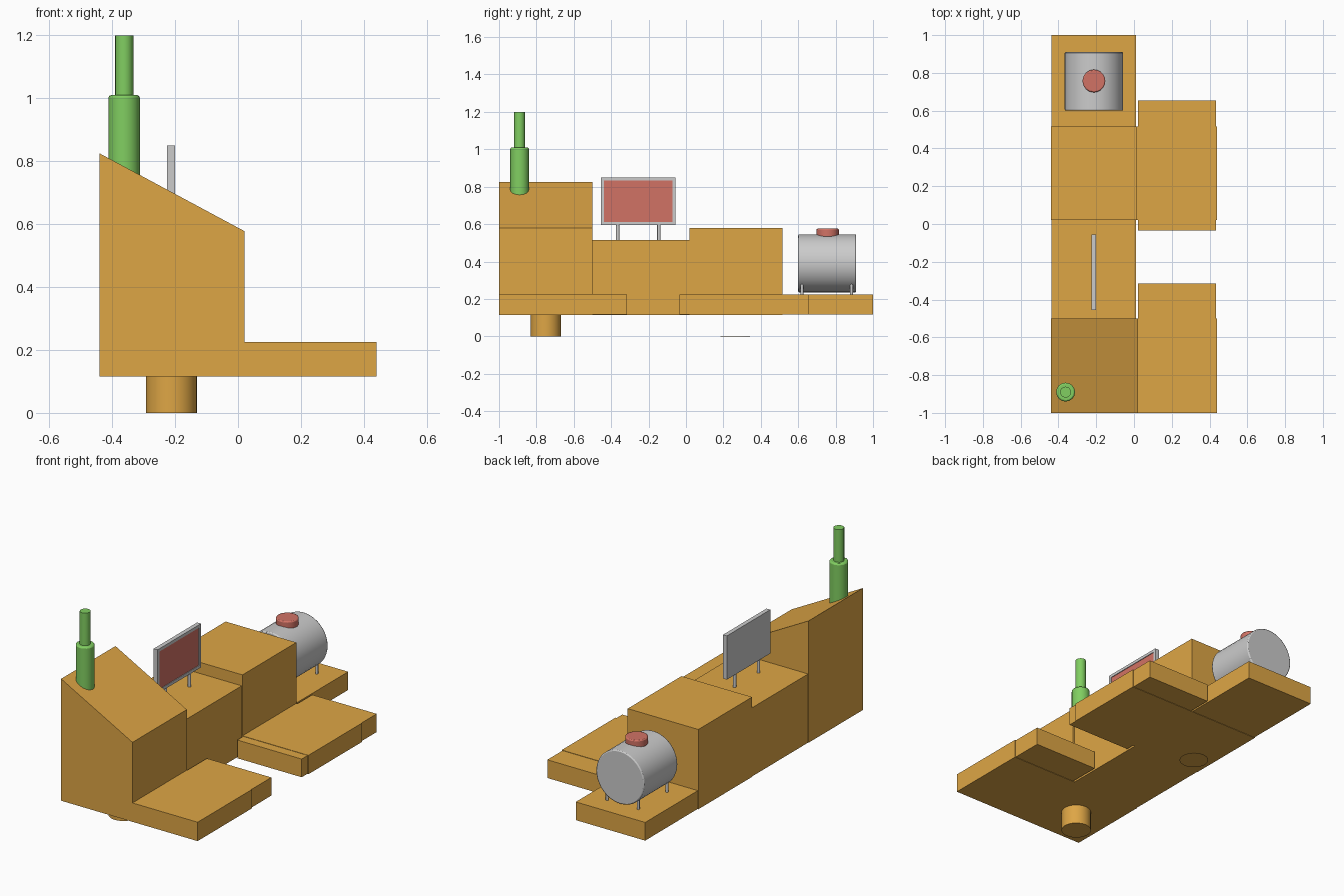
import bpy, bmesh, math
from mathutils import Matrix

if "Cube" in bpy.data.objects:
    bpy.data.objects.remove(bpy.data.objects["Cube"])


def material(name, rgb):
    m = bpy.data.materials.new(name)
    m.diffuse_color = (*rgb, 1)
    m.use_nodes = True
    m.node_tree.nodes["Principled BSDF"].inputs["Base Color"].default_value = m.diffuse_color
    return m


ORANGE = material("orange", (0.73, 0.38, 0.06))
GREEN = material("green", (0.22, 0.62, 0.12))
RED = material("red", (0.64, 0.17, 0.13))


def finish(name, bm, mat=None, bevel=0.0, smooth=False):
    bmesh.ops.recalc_face_normals(bm, faces=bm.faces)
    me = bpy.data.meshes.new(name)
    bm.to_mesh(me)
    bm.free()
    ob = bpy.data.objects.new(name, me)
    bpy.context.collection.objects.link(ob)
    if mat:
        me.materials.append(mat)
    if bevel:
        b = ob.modifiers.new("bevel", "BEVEL")
        b.width = bevel
        b.segments = 2
        b.limit_method = "ANGLE"
    if smooth:
        bpy.ops.object.select_all(action="DESELECT")
        ob.select_set(True)
        bpy.context.view_layer.objects.active = ob
        bpy.ops.object.shade_smooth_by_angle(angle=math.radians(40))
    return ob


def extrude_xz(name, profile, y0, y1, mat=None):
    bm = bmesh.new()
    face = bm.faces.new([bm.verts.new((x, y0, z)) for x, z in profile])
    new = bmesh.ops.extrude_face_region(bm, geom=[face])["geom"]
    bmesh.ops.translate(bm, vec=(0, y1 - y0, 0),
                        verts=[v for v in new if isinstance(v, bmesh.types.BMVert)])
    return finish(name, bm, mat)


def box(name, x0, x1, y0, y1, z0, z1, mat=None):
    return extrude_xz(name, [(x0, z0), (x1, z0), (x1, z1), (x0, z1)], y0, y1, mat)


def cylinder(name, centre, r, length, axis="Z", sides=32, mat=None, bevel=0.0):
    bm = bmesh.new()
    rot = Matrix.Rotation(math.pi / 2, 4, "X") if axis == "Y" else Matrix()
    bmesh.ops.create_cone(bm, cap_ends=True, segments=sides, radius1=r, radius2=r,
                          depth=length, matrix=Matrix.Translation(centre) @ rot)
    return finish(name, bm, mat, bevel, True)


BASE, SLAB = 0.115, 0.225

# Buildings with their low side wings
extrude_xz("front_building", [(-.44, BASE), (.44, BASE), (.44, SLAB), (.02, SLAB),
                              (.02, .578), (-.44, .825)], -1, -.5, ORANGE)
extrude_xz("rear_building", [(-.44, BASE), (.44, BASE), (.44, SLAB), (.015, SLAB),
                             (.015, .58), (-.44, .58)], .02, .515, ORANGE)
box("middle_building", -.437, .01, -.5, .02, BASE, .515, ORANGE)
box("tank_platform", -.437, .01, .515, 1, BASE + .002, SLAB - .002, ORANGE)

# Wing extensions
for name, y0, y1 in (("front_wing_end", -.5, -.315), ("rear_wing_start", -.035, .02),
                     ("rear_wing_end", .515, .655)):
    box(name, .02, .435, y0, y1, BASE + .002, SLAB - .002, ORANGE)

# Round foot and flat disc on the ground
cylinder("foot", (-.212, -.75, .06), .081, .12, mat=ORANGE)
cylinder("ground_disc", (-.212, .263, .001), .079, .002, mat=ORANGE)

# Stepped chimney
cylinder("chimney_base", (-.362, -.89, .875), .05, .27, sides=16, mat=GREEN, bevel=.008)
cylinder("chimney_pipe", (-.362, -.89, 1.1), .029, .2, sides=16, mat=GREEN)

# Sign: back plate, raised frame, panel and posts
X0, X1, Y0, Y1, Z0, Z1, T = -.225, -.2, -.455, -.055, .595, .85, .017
box("sign_back", X0, X1 - .008, Y0, Y1, Z0, Z1)
box("sign_panel", X1 - .008, X1 - .004, Y0 + T, Y1 - T, Z0 + T, Z1 - T, RED)
for side, z in (("bottom", Z0), ("top", Z1 - T)):
    box("sign_frame_" + side, X1 - .008, X1, Y0, Y1, z, z + T)
for side, y in (("left", Y0), ("right", Y1 - T)):
    box("sign_frame_" + side, X1 - .008, X1, y, y + T, Z0 + T, Z1 - T)
for i, y in enumerate((-.365, -.145)):
    cylinder(f"sign_post_{i}", (-.212, y, .553), .009, .1, sides=12)

# Tank with cap and legs
cylinder("tank", (-.212, .755, .39), .155, .31, "Y", 40, bevel=.006)
cylinder("tank_cap", (-.212, .757, .553), .06, .045, mat=RED, bevel=.006)
for i, x in enumerate((-.312, -.112)):
    for j, y in enumerate((.62, .885)):
        cylinder(f"tank_leg_{i}{j}", (x, y, .252), .008, .064, sides=12)
